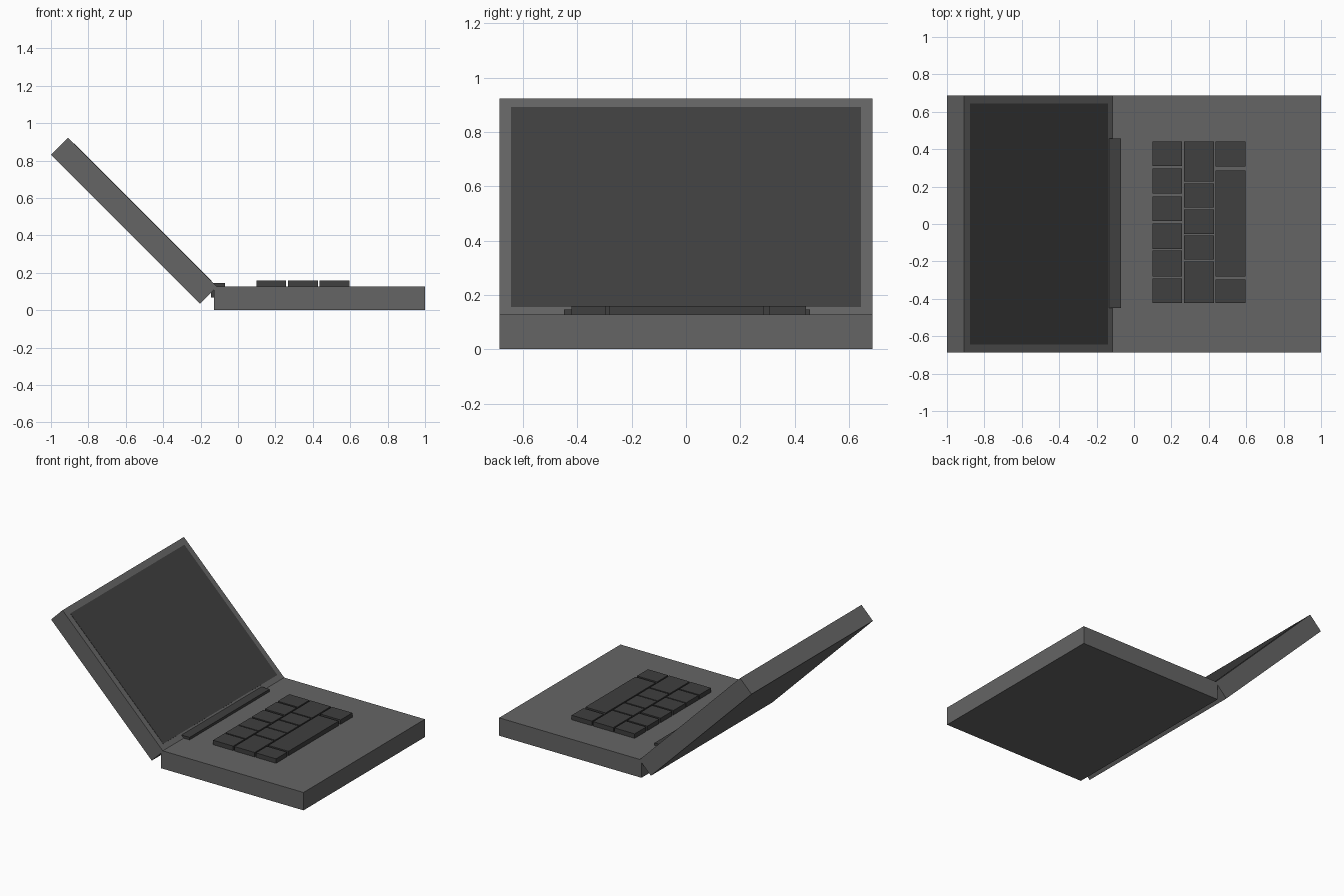
import bpy
from math import radians
from mathutils import Matrix, Vector

if "Cube" in bpy.data.objects:
    bpy.data.objects.remove(bpy.data.objects["Cube"])


def material(name, v):
    m = bpy.data.materials.new(name)
    m.diffuse_color = (v, v, v, 1)
    m.use_nodes = True
    m.node_tree.nodes["Principled BSDF"].inputs["Base Color"].default_value = m.diffuse_color
    return m


body = material("body_grey", 0.13)
dark = material("dark_grey", 0.05)


def box(name, lo, hi, mat, matrix=None):
    bpy.ops.mesh.primitive_cube_add(size=1)
    ob = bpy.context.object
    ob.name = ob.data.name = name
    lo, hi = Vector(lo), Vector(hi)
    ob.data.transform(Matrix.Translation((lo + hi) / 2) @ Matrix.Diagonal((*(hi - lo), 1)))
    ob.data.materials.append(mat)
    if matrix:
        ob.matrix_world = matrix
    return ob


W = 0.687   # half width
T = 0.128   # slab thickness
L = 1.128   # slab length

# Keyboard half
box("base", (1 - L, -W, 0), (1, W, T), body)

# Lid and screen, modelled lying flat and tilted 45 degrees about the hinge edge
tilt = Matrix.Translation((-0.112, 0, 0.125)) @ Matrix.Rotation(radians(45), 4, 'Y')
box("lid", (-L, -W, -T), (0, W, 0), body, tilt)
box("screen", (-1.083, -0.645, -0.01), (-0.042, 0.645, 0.002), dark, tilt)

# Hinge bar
box("hinge", (-0.144, -0.45, 0.069), (-0.069, 0.456, 0.146), dark)

# Keys: each row is an x range with the y ranges of its keys
rows = [
    (0.098, 0.257, [(-0.422, -0.291), (-0.281, -0.142), (-0.134, 0.003),
                    (0.016, 0.147), (0.163, 0.297), (0.31, 0.441)]),
    (0.267, 0.427, [(-0.422, -0.2), (-0.19, -0.061), (-0.053, 0.078),
                    (0.088, 0.217), (0.227, 0.441)]),
    (0.437, 0.597, [(-0.422, -0.297), (-0.281, 0.286), (0.307, 0.441)]),
]
for r, (x0, x1, keys) in enumerate(rows, 1):
    for k, (y0, y1) in enumerate(keys, 1):
        box(f"key_row{r}_{k}", (x0, y0, T - 0.003), (x1, y1, 0.16), dark)
